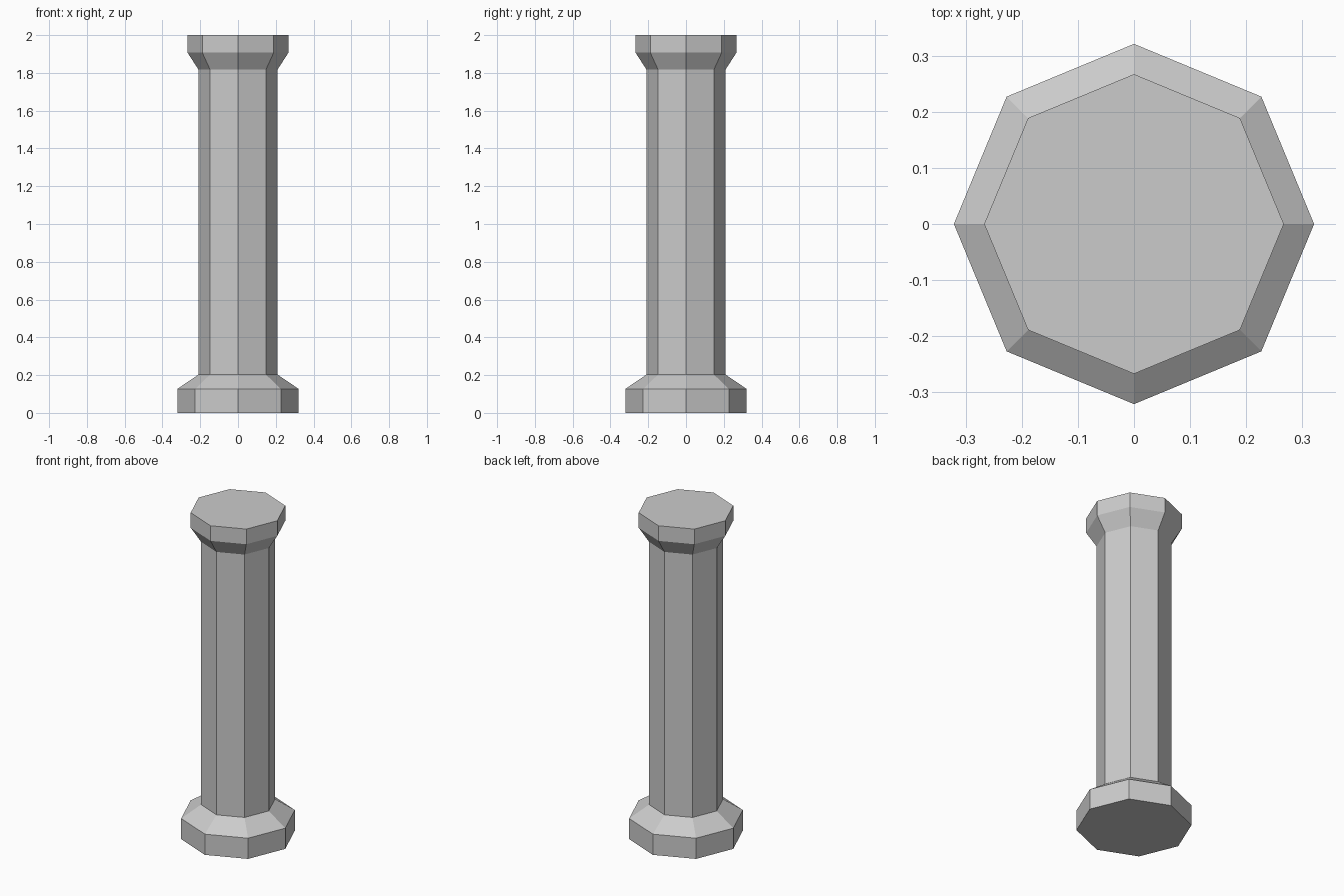
import bpy, bmesh
from math import cos, sin, pi

if "Cube" in bpy.data.objects:
    bpy.data.objects.remove(bpy.data.objects["Cube"])

SIDES = 8
# Column profile: (radius, height) from foot to top
PROFILE = [
    (0.321, 0.0), (0.321, 0.127),    # base block
    (0.209, 0.203), (0.209, 1.817),  # shaft
    (0.267, 1.907), (0.267, 2.0),    # capital
]

bm = bmesh.new()
rings = [[bm.verts.new((r * cos(2 * pi * i / SIDES), r * sin(2 * pi * i / SIDES), z))
          for i in range(SIDES)] for r, z in PROFILE]

# Flat side faces between neighbouring rings
for low, high in zip(rings, rings[1:]):
    for i in range(SIDES):
        j = (i + 1) % SIDES
        bm.faces.new((low[i], low[j], high[j], high[i]))

# Bottom and top caps
bm.faces.new(rings[0][::-1])
bm.faces.new(rings[-1])

mesh = bpy.data.meshes.new("octagonal_column")
bm.to_mesh(mesh)
bm.free()
column = bpy.data.objects.new("octagonal_column", mesh)
bpy.context.collection.objects.link(column)
